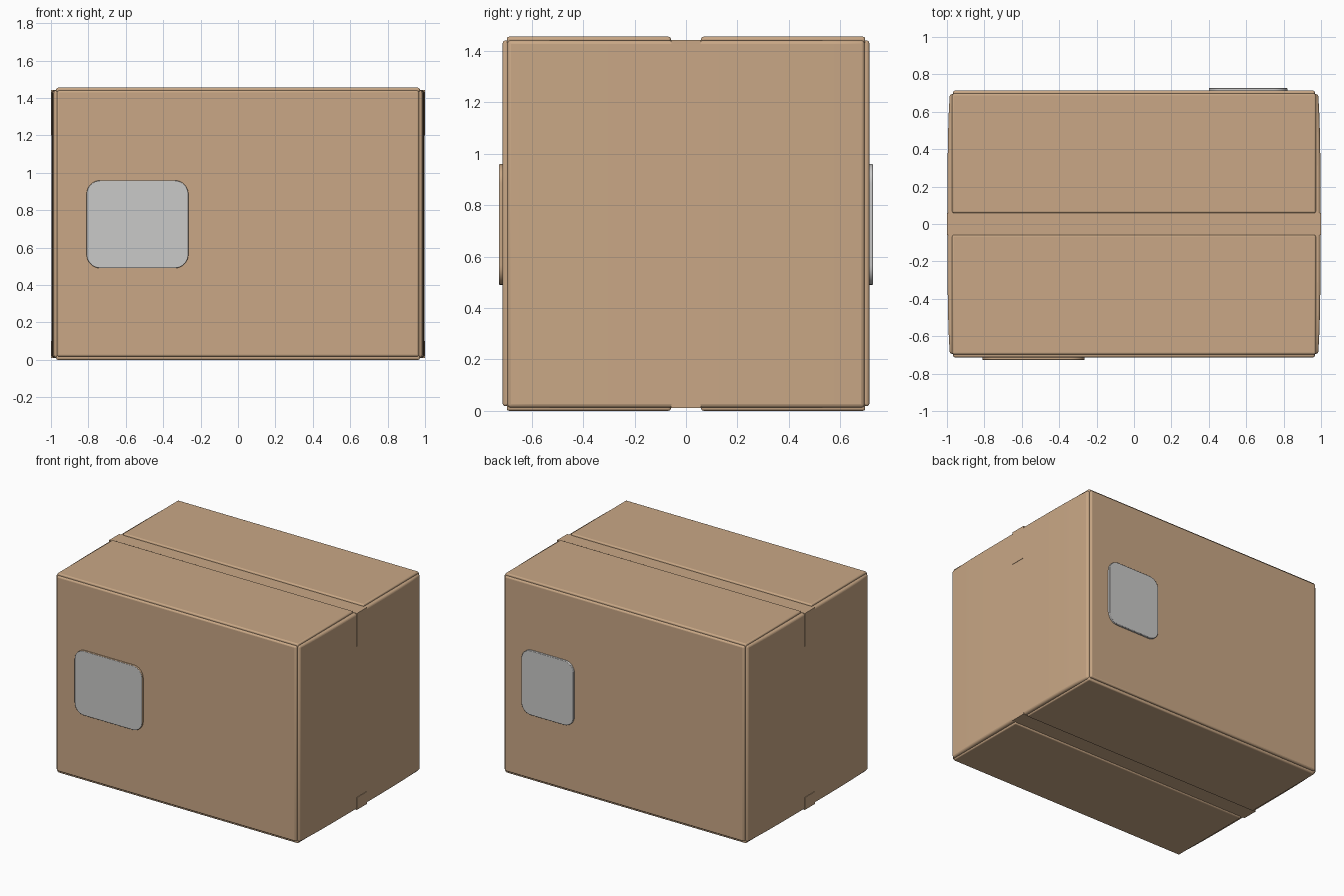
import bpy, bmesh, math
from mathutils import Vector

if "Cube" in bpy.data.objects:
    bpy.data.objects.remove(bpy.data.objects["Cube"])


def material(name, rgb):
    m = bpy.data.materials.new(name)
    m.diffuse_color = (*rgb, 1)
    m.use_nodes = True
    m.node_tree.nodes["Principled BSDF"].inputs["Base Color"].default_value = m.diffuse_color
    return m


CARD = material("cardboard brown", (0.585, 0.39, 0.237))
PAPER = material("label grey", (0.59, 0.585, 0.58))


def prism(name, outline, axis, lo, hi, bevel=0.0, mats=(CARD,), segments=3):
    """Extrude a 2D outline along axis 'y' or 'z' from lo to hi."""
    place = (lambda a, b, c: (a, b, c)) if axis == "z" else (lambda a, b, c: (a, c, b))
    bm = bmesh.new()
    face = bm.faces.new([bm.verts.new(place(a, b, lo)) for a, b in outline])
    ext = bmesh.ops.extrude_face_region(bm, geom=[face])
    verts = [g for g in ext["geom"] if isinstance(g, bmesh.types.BMVert)]
    bmesh.ops.translate(bm, verts=verts, vec=Vector(place(0, 0, hi - lo)))
    bmesh.ops.recalc_face_normals(bm, faces=bm.faces)
    mesh = bpy.data.meshes.new(name)
    bm.to_mesh(mesh)
    bm.free()
    ob = bpy.data.objects.new(name, mesh)
    bpy.context.collection.objects.link(ob)
    for m in mats:
        mesh.materials.append(m)
    if bevel:
        mod = ob.modifiers.new("soft edges", "BEVEL")
        mod.width, mod.segments = bevel, segments
        mod.limit_method, mod.angle_limit = "ANGLE", math.radians(35)
    bpy.ops.object.select_all(action="DESELECT")
    ob.select_set(True)
    bpy.context.view_layer.objects.active = ob
    bpy.ops.object.shade_smooth_by_angle(angle=math.radians(35))
    return ob


def rect(x0, x1, y0, y1):
    return [(x0, y0), (x1, y0), (x1, y1), (x0, y1)]


def rounded(x0, x1, y0, y1, r, n=8):
    pts = []
    for cx, cy, start in ((x1 - r, y1 - r, 0), (x0 + r, y1 - r, 90),
                          (x0 + r, y0 + r, 180), (x1 - r, y0 + r, 270)):
        for i in range(n + 1):
            a = math.radians(start + 90 * i / n)
            pts.append((cx + r * math.cos(a), cy + r * math.sin(a)))
    return pts


# carton body, its end walls bowing out slightly
ys = [-0.695 + 1.39 * i / 12 for i in range(13)]
right = [(0.997 - 0.012 * (y / 0.695) ** 4, y) for y in ys]
left = [(-x, y) for x, y in reversed(right)]
prism("carton_body", right + left, "z", 0.012, 1.441, 0.014)

# front and back wall panels, standing just proud of the body
for name, s in (("front_panel", -1), ("back_panel", 1)):
    lo, hi = sorted((s * 0.68, s * 0.713))
    prism(name, rect(-0.967, 0.967, 0.018, 1.44), "y", lo, hi, 0.01)

# closing flaps at top and bottom, with a gap along the middle
for level, z0, z1 in (("top", 1.425, 1.455), ("bottom", 0.0, 0.03)):
    for side, s in (("front", -1), ("back", 1)):
        y0, y1 = sorted((s * 0.059, s * 0.697))
        prism(f"{level}_flap_{side}", rect(-0.972, 0.972, y0, y1), "z", z0, z1, 0.009)

# packing tape along both seams, folded down over the ends
prism("top_tape", rect(-0.999, 0.999, -0.058, 0.058), "z", 1.43, 1.443)
prism("bottom_tape", rect(-0.999, 0.999, -0.058, 0.058), "z", 0.010, 0.02)
for name, s in (("right", 1), ("left", -1)):
    x0, x1 = sorted((s * 0.99, s * 1.0))
    prism(f"{name}_top_tape_end", rect(x0, x1, -0.056, 0.056), "z", 1.2, 1.443)
    prism(f"{name}_bottom_tape_end", rect(x0, x1, -0.056, 0.056), "z", 0.010, 0.10)

# paper labels: the front one has a brown rim, the back one is all grey
front = prism("front_label", rounded(-0.81, -0.265, 0.49, 0.96, 0.075), "y",
              -0.727, -0.705, 0.003, (PAPER, CARD), 2)
for p in front.data.polygons:
    p.material_index = 0 if p.normal.y < -0.5 else 1
prism("back_label", rounded(0.40, 0.82, 0.49, 0.96, 0.075), "y",
      0.705, 0.727, 0.003, (PAPER,), 2)
